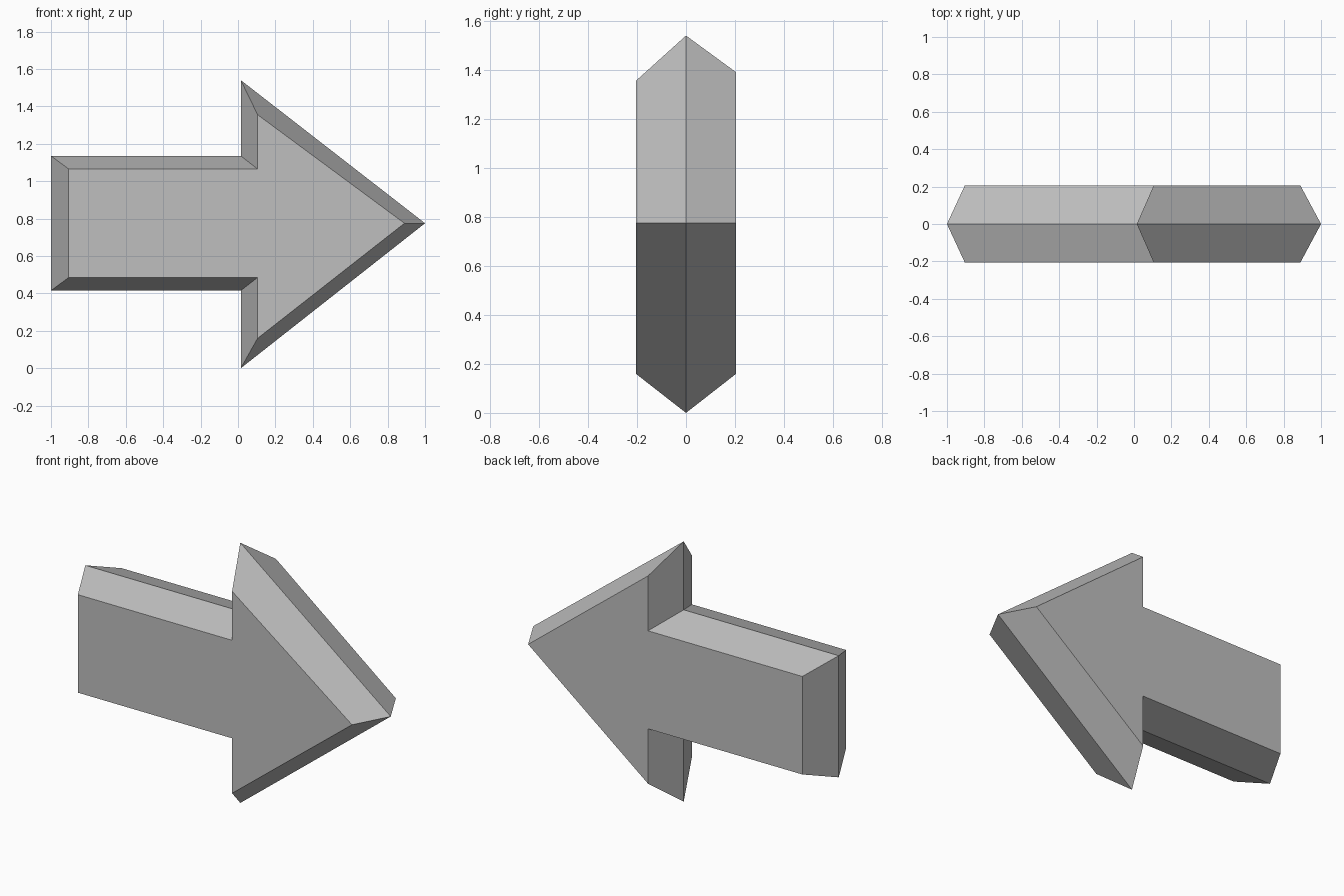
import bpy
import bmesh

cube = bpy.data.objects.get("Cube")
if cube:
    bpy.data.objects.remove(cube, do_unlink=True)

# Material
grey = bpy.data.materials.new("plain_grey")
grey.use_nodes = True
colour = (0.52, 0.52, 0.52, 1)
grey.diffuse_color = colour
grey.node_tree.nodes["Principled BSDF"].inputs["Base Color"].default_value = colour


def arrow_outline(tail, neck, tip, shaft_low, shaft_high, barb_low, barb_high, tip_z=0.775):
    """Arrow profile in the xz plane, pointing to +x."""
    return [(tail, shaft_low), (neck, shaft_low), (neck, barb_low), (tip, tip_z),
            (neck, barb_high), (neck, shaft_high), (tail, shaft_high)]


# Three sections: front face, wide middle ridge, back face
sections = [
    (-0.205, arrow_outline(-0.905, 0.105, 0.89, 0.485, 1.065, 0.16, 1.355)),
    (0.0, arrow_outline(-1, 0.015, 1, 0.415, 1.135, 0, 1.54)),
    (0.205, arrow_outline(-0.905, 0.105, 0.89, 0.485, 1.065, 0.16, 1.39)),
]

# Join the sections with bevelled sides and cap both ends
bm = bmesh.new()
rings = [[bm.verts.new((x, y, z)) for x, z in outline] for y, outline in sections]
for near, far in zip(rings, rings[1:]):
    for i in range(len(near)):
        j = (i + 1) % len(near)
        bm.faces.new((near[i], far[i], far[j], near[j]))
bm.faces.new(rings[0])
bm.faces.new(reversed(rings[-1]))
bmesh.ops.recalc_face_normals(bm, faces=bm.faces)

mesh = bpy.data.meshes.new("arrow")
bm.to_mesh(mesh)
bm.free()
mesh.materials.append(grey)
arrow = bpy.data.objects.new("arrow", mesh)
bpy.context.collection.objects.link(arrow)
